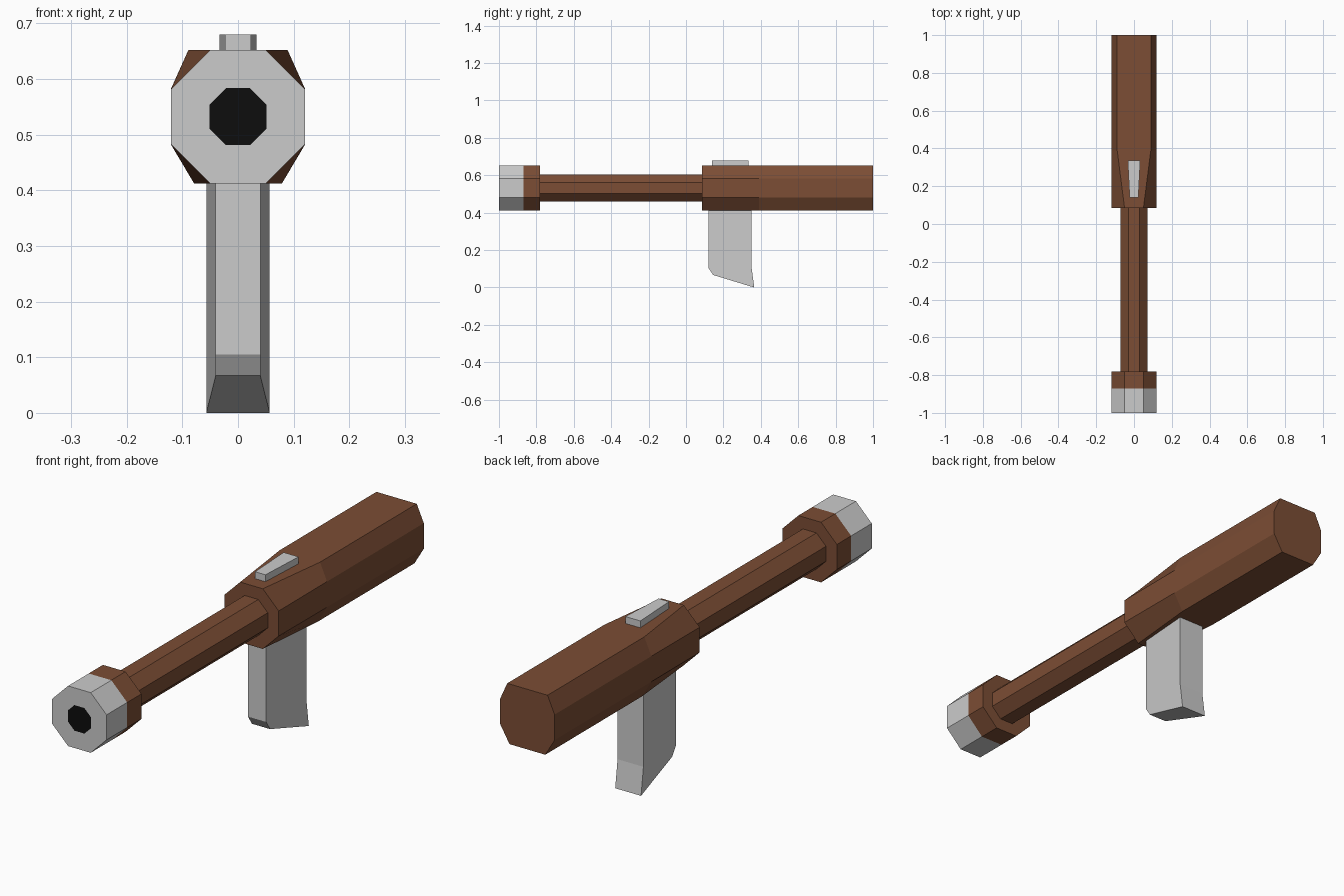
import bpy

if "Cube" in bpy.data.objects:
    bpy.data.objects.remove(bpy.data.objects["Cube"])

AXIS_Z = 0.5325  # height of the barrel axis


def material(name, rgb):
    m = bpy.data.materials.new(name)
    m.diffuse_color = (*rgb, 1)
    m.use_nodes = True
    m.node_tree.nodes["Principled BSDF"].inputs["Base Color"].default_value = m.diffuse_color
    return m


def octagon(y, half, top, bottom=None, corner=None):
    """Eight-sided section at y: half size, top/bottom flat half widths, side flat half height."""
    bottom = top if bottom is None else bottom
    corner = top if corner is None else corner
    right = [(bottom, -half), (half, -corner), (half, corner), (top, half)]
    pts = right + [(-x, z) for x, z in reversed(right)]
    return [(x, y, AXIS_Z + z) for x, z in pts]


def loft(name, rings, mat=None, front=True, back=True):
    """Skin a list of equal rings, with optional end caps."""
    n = len(rings[0])
    faces = []
    for r in range(len(rings) - 1):
        a, b = r * n, (r + 1) * n
        for i in range(n):
            j = (i + 1) % n
            faces.append((a + j, a + i, b + i, b + j))
    if front:
        faces.append(tuple(range(n)))
    if back:
        faces.append(tuple(reversed(range((len(rings) - 1) * n, len(rings) * n))))
    mesh = bpy.data.meshes.new(name)
    mesh.from_pydata([p for ring in rings for p in ring], [], faces)
    if mat:
        mesh.materials.append(mat)
    ob = bpy.data.objects.new(name, mesh)
    bpy.context.collection.objects.link(ob)
    return ob


brown = material("brown", (0.2, 0.075, 0.035))
black = material("black", (0.004, 0.004, 0.004))

# Rear body: regular octagon at the front, widening to broad top and bottom flats
loft("body", [octagon(0.085, 0.12, 0.05),
              octagon(0.39, 0.12, 0.089, 0.079, 0.051),
              octagon(1.0, 0.12, 0.089, 0.079, 0.051)], brown)

# Slim barrel between body and muzzle
loft("barrel", [octagon(-0.78, 0.072, 0.03), octagon(0.085, 0.072, 0.03)],
     brown, front=False, back=False)

# Muzzle: grey cap, brown collar behind it, black bore
loft("muzzle_cap", [octagon(-1.0, 0.051, 0.022), octagon(-1.0, 0.12, 0.05),
                    octagon(-0.87, 0.12, 0.05)], front=False, back=False)
loft("muzzle_collar", [octagon(-0.87, 0.12, 0.05), octagon(-0.78, 0.12, 0.05)],
     brown, front=False)
loft("muzzle_bore", [octagon(-1.0, 0.051, 0.022), octagon(-0.99, 0.051, 0.022)], black)

# Grip: side profile (y, z, half width), narrower at the front
profile = [(0.12, 0.412, 0.04), (0.35, 0.412, 0.057), (0.35, 0.11, 0.057),
           (0.365, 0.0, 0.057), (0.145, 0.067, 0.04), (0.12, 0.105, 0.04)]
loft("grip", [[(s * w, y, z) for y, z, w in profile] for s in (-1, 1)])

# Sight: small block tapering toward the front
loft("sight", [[(-w, y, 0.65), (w, y, 0.65), (w, y, 0.68), (-w, y, 0.68)]
               for y, w in ((0.14, 0.023), (0.335, 0.033))])
